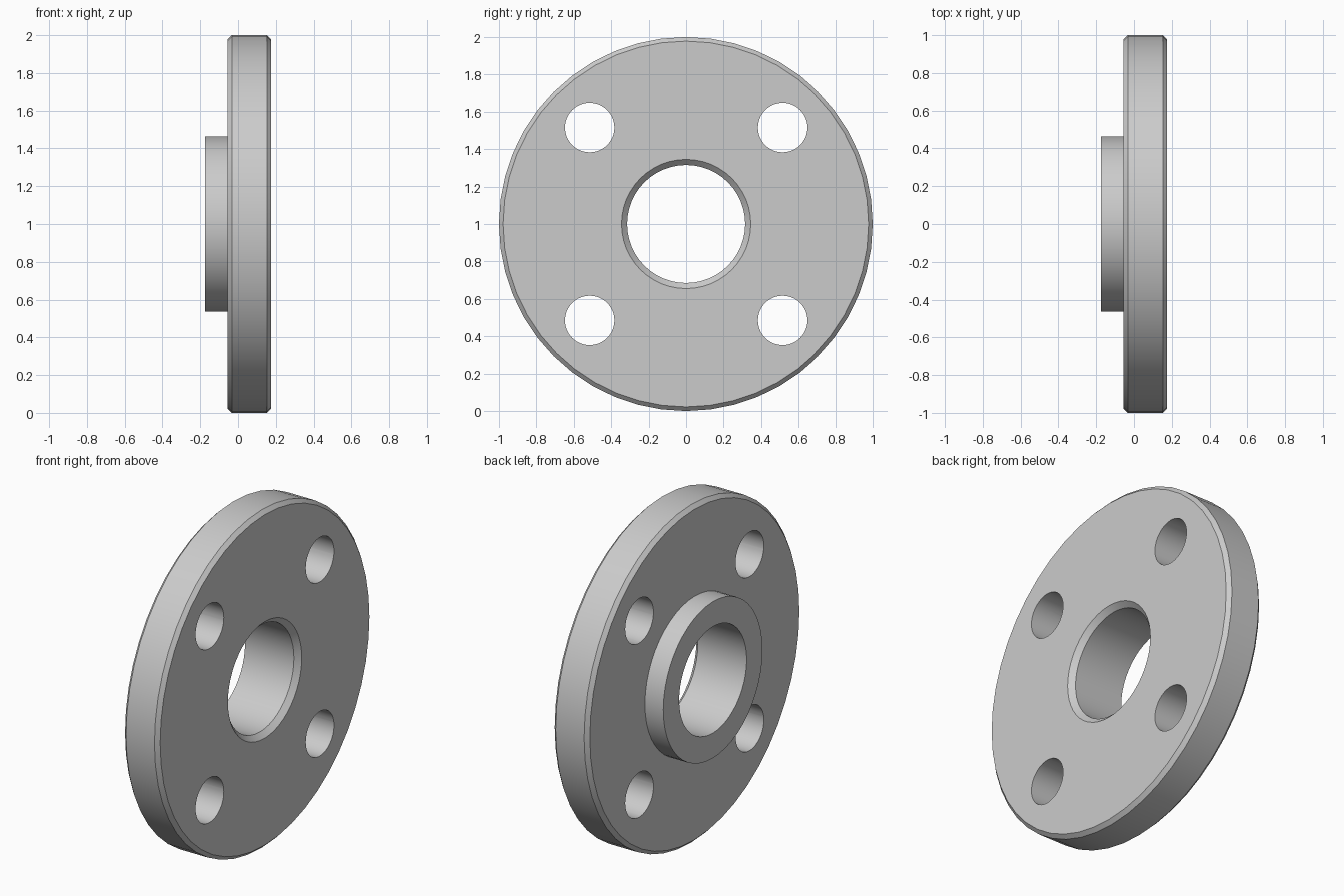
import bpy, bmesh, math
from mathutils import Matrix, Vector

cube = bpy.data.objects.get("Cube")
if cube:
    bpy.data.objects.remove(cube, do_unlink=True)

# Plain grey metal
metal = bpy.data.materials.new("grey metal")
metal.use_nodes = True
GREY = (0.6, 0.6, 0.6, 1)
metal.diffuse_color = GREY
metal.node_tree.nodes["Principled BSDF"].inputs["Base Color"].default_value = GREY

CENTRE = Vector((0, 0, 1))
SIDES = 48


def lathe(name, profile):
    """Revolve a closed (x, radius) profile about the x axis."""
    bm = bmesh.new()
    rings = []
    for i in range(SIDES):
        a = math.tau * i / SIDES
        rings.append([bm.verts.new(CENTRE + Vector((x, r * math.cos(a), r * math.sin(a))))
                      for x, r in profile])
    n = len(profile)
    for i in range(SIDES):
        here, there = rings[i], rings[(i + 1) % SIDES]
        for j in range(n):
            k = (j + 1) % n
            bm.faces.new((here[j], here[k], there[k], there[j]))
    bmesh.ops.recalc_face_normals(bm, faces=bm.faces)
    mesh = bpy.data.meshes.new(name)
    bm.to_mesh(mesh)
    bm.free()
    obj = bpy.data.objects.new(name, mesh)
    bpy.context.collection.objects.link(obj)
    mesh.materials.append(metal)
    return obj


# Disc with chamfered rims, raised hub and a countersunk bore
BACK, STEP, FACE, CHAMFER = -0.175, -0.055, 0.175, 0.022
HUB, BORE, SINK = 0.463, 0.315, 0.03
flange = lathe("flange", [
    (BACK, BORE), (BACK, HUB), (STEP, HUB),
    (STEP, 1 - CHAMFER), (STEP + CHAMFER, 1),
    (FACE - CHAMFER, 1), (FACE, 1 - CHAMFER),
    (FACE, BORE + SINK), (FACE - SINK, BORE),
])

# Four bolt holes on the diagonals
OFFSET, HOLE = 0.515, 0.132
bm = bmesh.new()
for sy in (-1, 1):
    for sz in (-1, 1):
        place = (Matrix.Translation(CENTRE + Vector((0, sy * OFFSET, sz * OFFSET)))
                 @ Matrix.Rotation(math.pi / 2, 4, 'Y'))
        bmesh.ops.create_cone(bm, cap_ends=True, segments=SIDES, radius1=HOLE,
                              radius2=HOLE, depth=1, matrix=place)
cutter_mesh = bpy.data.meshes.new("bolt_hole_cutter")
bm.to_mesh(cutter_mesh)
bm.free()
cutter_mesh.materials.append(metal)
cutter = bpy.data.objects.new("bolt_hole_cutter", cutter_mesh)
bpy.context.collection.objects.link(cutter)
cutter.hide_render = True

cut = flange.modifiers.new("bolt holes", 'BOOLEAN')
cut.operation = 'DIFFERENCE'
cut.solver = 'EXACT'
cut.object = cutter

# Apply the cut, drop the cutter and shade the round walls smooth
bpy.context.view_layer.objects.active = flange
bpy.ops.object.select_all(action='DESELECT')
flange.select_set(True)
bpy.ops.object.modifier_apply(modifier=cut.name)
bpy.data.objects.remove(cutter, do_unlink=True)
bpy.ops.object.shade_smooth_by_angle(angle=math.radians(30))
